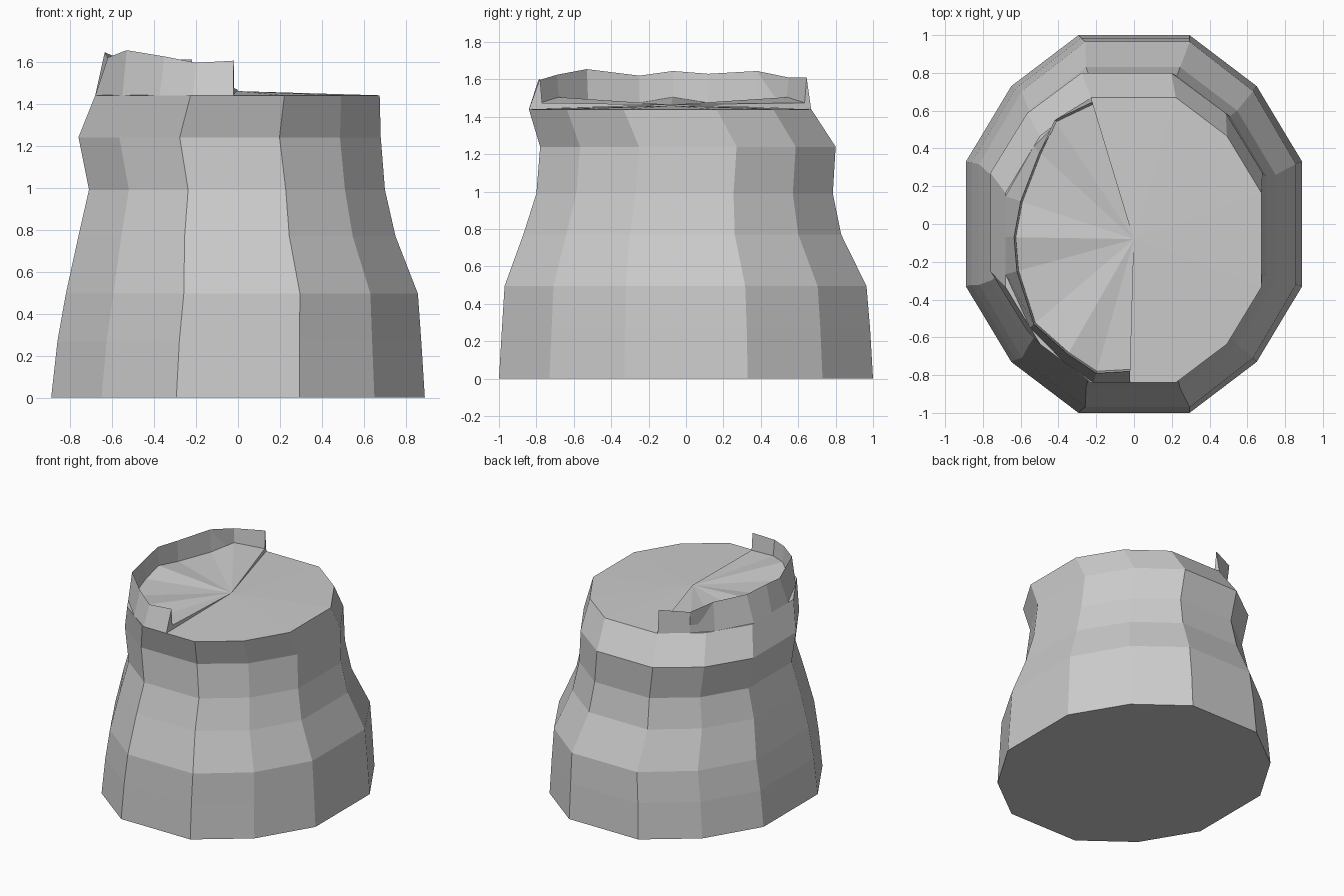
import bpy
from mathutils import Vector
from mathutils.geometry import intersect_line_line_2d

if "Cube" in bpy.data.objects:
    bpy.data.objects.remove(bpy.data.objects["Cube"])

# Unit twelve-sided cross-section, counter-clockwise
QUARTER = [(1, .33), (.73, .73), (.33, 1)]
UNIT = (QUARTER + [(-x, y) for x, y in reversed(QUARTER)]
        + [(-x, -y) for x, y in QUARTER] + [(x, -y) for x, y in reversed(QUARTER)])

# Trunk levels: z, xmin, xmax, ymin, ymax
LEVELS = [(0, -.89, .89, -1, 1), (.27, -.86, .873, -.984, .984),
          (.495, -.82, .857, -.97, .965), (.77, -.76, .75, -.87, .83),
          (.99, -.71, .70, -.80, .785), (1.24, -.76, .68, -.78, .80),
          (1.44, -.68, .675, -.84, .67)]


def ring(level):
    z, x0, x1, y0, y1 = level
    return [Vector(((x0 + x1) / 2 + u * (x1 - x0) / 2,
                    (y0 + y1) / 2 + v * (y1 - y0) / 2, z)) for u, v in UNIT]


def make(name, verts, faces):
    mesh = bpy.data.meshes.new(name)
    mesh.from_pydata(verts, [], faces)
    mesh.update()
    obj = bpy.data.objects.new(name, mesh)
    bpy.context.collection.objects.link(obj)
    return obj


# Trunk: flared base, waist, collar, closed by a flat fan on top
n = len(UNIT)
verts = [p for level in LEVELS for p in ring(level)]
faces = [tuple(reversed(range(n)))]
for r in range(len(LEVELS) - 1):
    for i in range(n):
        j = (i + 1) % n
        faces.append((r * n + i, r * n + j, (r + 1) * n + j, (r + 1) * n + i))
apex = len(verts)
verts.append(Vector((0, -.08, 1.46)))
top = (len(LEVELS) - 1) * n
faces += [(top + i, top + (i + 1) % n, apex) for i in range(n)]
make("stump_trunk", verts, faces)

# Raised bark rim on the left, with a creased fan floor inside it
RIM = [(-.22, .645, 1.61), (-.42, .55, 1.61), (-.5, .38, 1.645), (-.6, .12, 1.63),
       (-.635, -.07, 1.645), (-.62, -.25, 1.62), (-.53, -.53, 1.655),
       (-.35, -.69, 1.625), (-.2, -.79, 1.595), (-.02, -.78, 1.605)]
centre = Vector((0, -.08))
edge = [p.to_2d() for p in ring(LEVELS[-1])]


def on_edge(p):
    """Point where the ray from the centre through p meets the collar."""
    far = centre + (p - centre) * 3
    for i in range(n):
        hit = intersect_line_line_2d(centre, far, edge[i], edge[(i + 1) % n])
        if hit:
            return hit
    return p


verts = [(0, -.08, 1.465)]
for i, (x, y, z) in enumerate(RIM):
    p = Vector((x, y))
    foot, inner = on_edge(p), centre + (p - centre) * .985
    verts += [(*foot, 1.44), (x, y, z), (*inner, 1.505 if i % 3 == 1 else 1.475)]
faces = []
for i in range(len(RIM) - 1):
    a, b = 1 + 3 * i, 4 + 3 * i
    faces += [(a, b, b + 1, a + 1), (a + 1, b + 1, b + 2, a + 2), (a + 2, b + 2, 0)]
last = 1 + 3 * (len(RIM) - 1)
for s, flip in ((1, True), (last, False)):
    for tri in ((s, s + 2, s + 1), (s, 0, s + 2)):
        faces.append(tri if flip else tri[::-1])
make("broken_rim", verts, faces)
